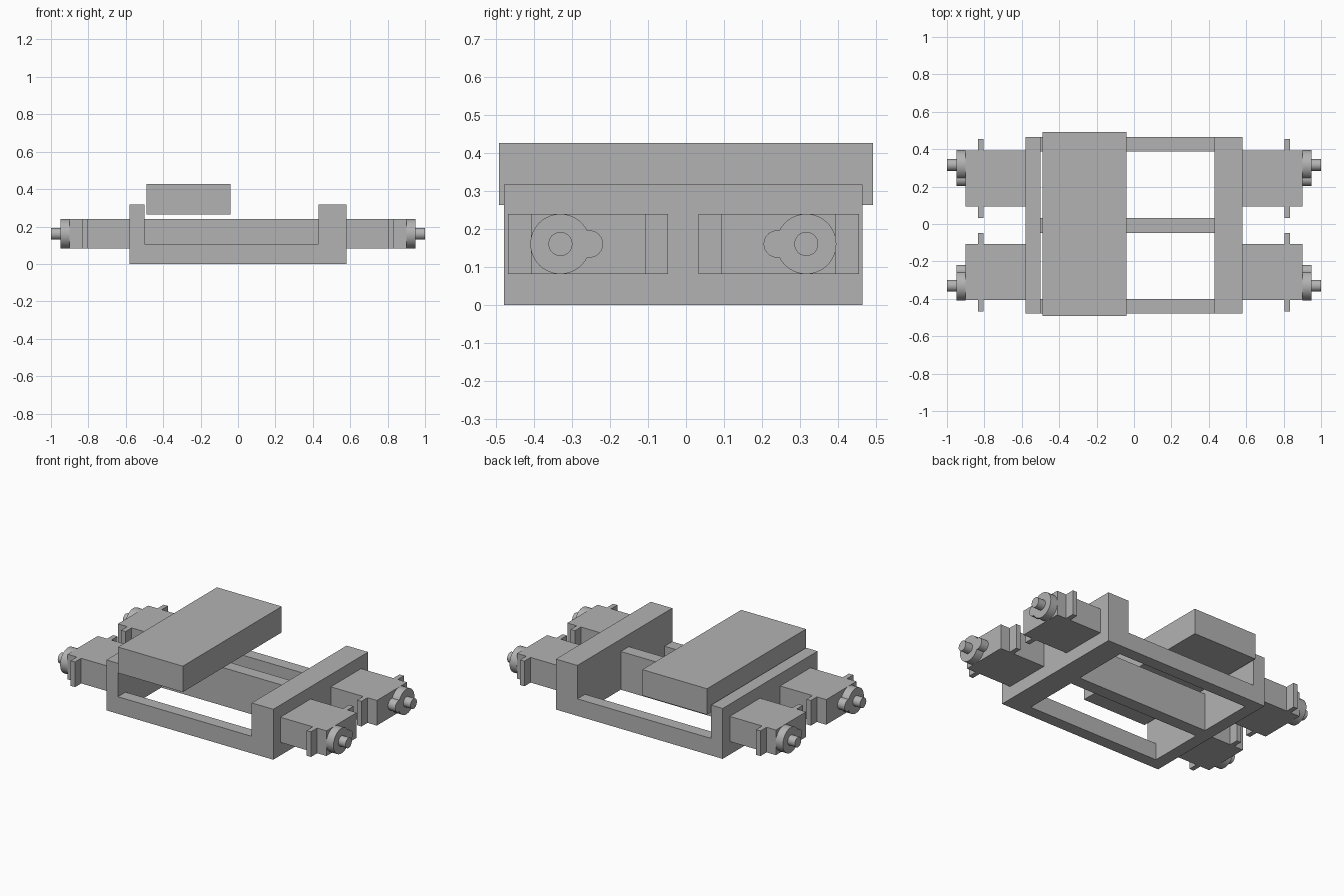
import bpy
import bmesh
import math
from mathutils import Matrix

if "Cube" in bpy.data.objects:
    bpy.data.objects.remove(bpy.data.objects["Cube"])

grey = bpy.data.materials.new("plain_grey")
grey.use_nodes = True
grey.diffuse_color = (0.45, 0.45, 0.45, 1)
grey.node_tree.nodes["Principled BSDF"].inputs["Base Color"].default_value = (0.45, 0.45, 0.45, 1)


def finish(name, bm):
    bmesh.ops.recalc_face_normals(bm, faces=bm.faces)
    mesh = bpy.data.meshes.new(name)
    bm.to_mesh(mesh)
    bm.free()
    mesh.materials.append(grey)
    obj = bpy.data.objects.new(name, mesh)
    bpy.context.collection.objects.link(obj)
    return obj


def box(name, x, y, z):
    bm = bmesh.new()
    spans = (x, y, z)
    size = Matrix.Diagonal([b - a for a, b in spans] + [1])
    centre = Matrix.Translation([(a + b) / 2 for a, b in spans])
    bmesh.ops.create_cube(bm, size=1, matrix=centre @ size)
    return finish(name, bm)


def prism(name, outline, axis_map, start, depth):
    """Extrude a flat outline; axis_map turns (u, v, distance) into x, y, z."""
    bm = bmesh.new()
    face = bm.faces.new([bm.verts.new(axis_map(u, v, start)) for u, v in outline])
    grown = bmesh.ops.extrude_face_region(bm, geom=[face])["geom"]
    shift = [b - a for a, b in zip(axis_map(0, 0, 0), axis_map(0, 0, depth))]
    bmesh.ops.translate(bm, vec=shift, verts=[g for g in grown if isinstance(g, bmesh.types.BMVert)])
    return finish(name, bm)


def arc(cu, cv, radius, a, b, steps):
    angles = [a + (b - a) * i / steps for i in range(steps + 1)]
    return [(cu + radius * math.cos(t), cv + radius * math.sin(t)) for t in angles]


def smooth(obj):
    bpy.ops.object.select_all(action="DESELECT")
    obj.select_set(True)
    bpy.context.view_layer.objects.active = obj
    bpy.ops.object.shade_smooth_by_angle(angle=math.radians(35))


def combine(target, other, operation):
    mod = target.modifiers.new(other.name, "BOOLEAN")
    mod.operation = operation
    mod.solver = "EXACT"
    mod.object = other
    other.hide_render = True
    other.hide_set(True)


# Chassis: U-shaped section with two floor openings and a taller middle rib
MID = -0.007
LEFT, RIGHT, IN_LEFT, IN_RIGHT = -0.58, 0.58, -0.5, 0.43
FLOOR, WALL = 0.107, 0.317
section = [(LEFT, 0), (RIGHT, 0), (RIGHT, WALL), (IN_RIGHT, WALL),
           (IN_RIGHT, FLOOR), (IN_LEFT, FLOOR), (IN_LEFT, WALL), (LEFT, WALL)]
chassis = prism("chassis", section, lambda u, v, d: (u, d, v), MID - 0.471, 0.942)
for side, label in ((-1, "front"), (1, "back")):
    span = sorted((MID + side * 0.04, MID + side * 0.395))
    cutter = box(label + "_opening_cutter", (IN_LEFT, IN_RIGHT), span, (-0.1, 0.2))
    combine(chassis, cutter, "DIFFERENCE")
box("middle_rib", (IN_LEFT, IN_RIGHT), (MID - 0.04, MID + 0.04), (0, 0.24))

# Battery block above the chassis
box("battery_block", (-0.49, -0.04), (-0.491, 0.491), (0.264, 0.427))

# Four servo motors, mirrored left to right and front to back
AXLE = 0.161
HUB, PINION, REACH = 0.079, 0.036, 0.076
meet = math.acos((HUB**2 + REACH**2 - PINION**2) / (2 * HUB * REACH))
rise, run = HUB * math.sin(meet), HUB * math.cos(meet) - REACH
meet_small = math.atan2(rise, run)

for sx, side in ((1, "left"), (-1, "right")):
    for sy, end in ((-1, "front"), (1, "back")):
        tag = end + "_" + side + "_"

        def span_x(a, b):
            return sorted((sx * a, sx * b))

        def span_y(a, b):
            return sorted((MID + sy * a, MID + sy * b))

        def outward(u, v, d):
            return (sx * d, MID + sy * u, AXLE + v)

        height = (0.082, 0.24)
        box(tag + "servo_body", span_x(0.58, 0.9), span_y(0.1, 0.4), height)
        for a, b, where in ((0.04, 0.1, "inner"), (0.4, 0.461, "outer")):
            box(tag + where + "_mounting_tab", span_x(0.805, 0.835), span_y(a, b), height)

        # Gear housing: large round merged with a small round toward the middle
        axle_y = 0.323
        big = arc(axle_y, 0, HUB, meet - math.pi, math.pi - meet, 40)
        small = arc(axle_y - REACH, 0, PINION, math.pi - meet_small, math.pi + meet_small, 20)
        smooth(prism(tag + "gear_housing", big + small[1:-1], outward, 0.9, 0.05))
        shaft = arc(axle_y, 0, 0.0315, 0, math.tau, 32)[:-1]
        smooth(prism(tag + "shaft", shaft, outward, 0.95, 0.05))
